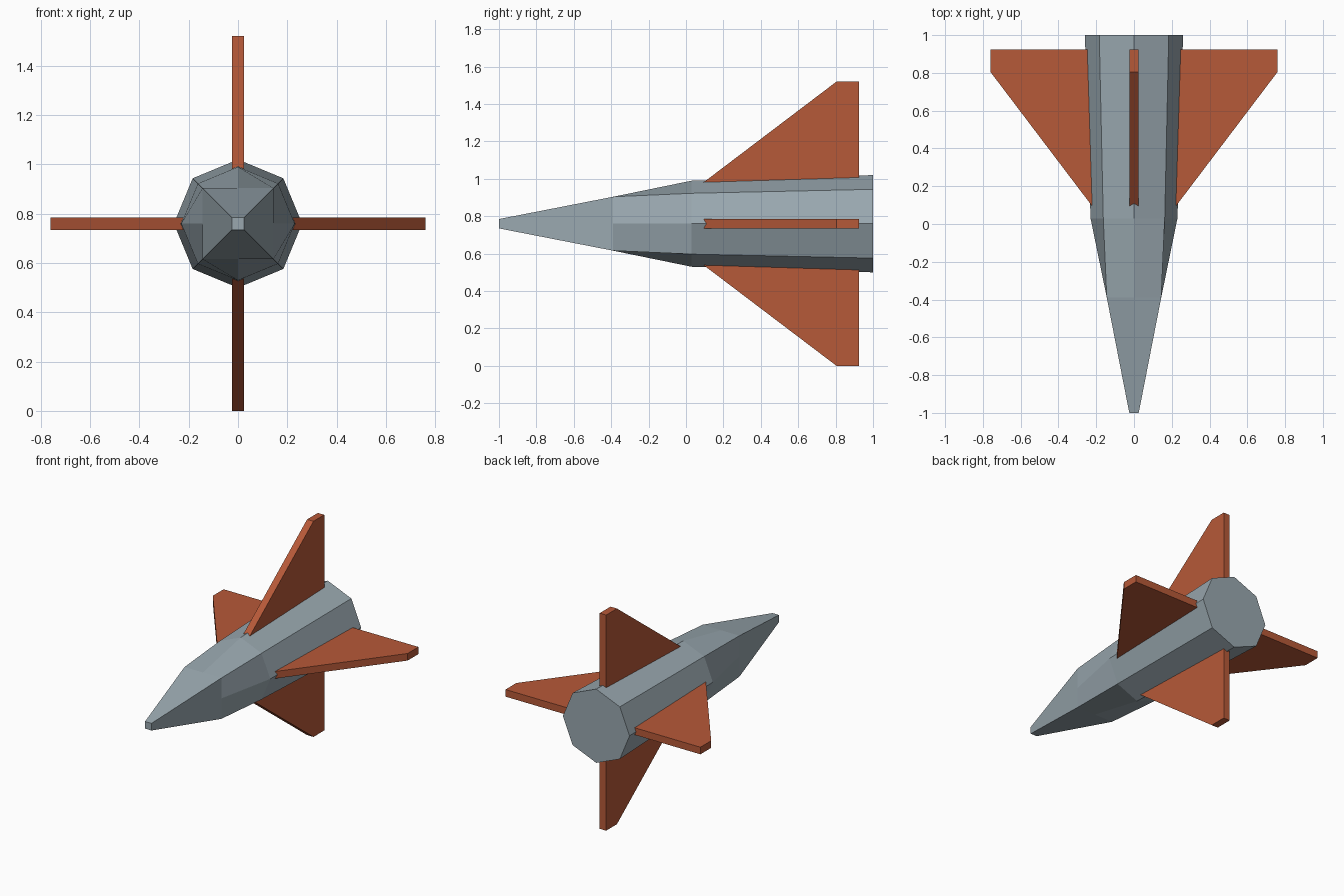
import bpy
import bmesh
import math

if "Cube" in bpy.data.objects:
    bpy.data.objects.remove(bpy.data.objects["Cube"])

CZ = 0.76  # height of the body axis


def material(name, rgb):
    m = bpy.data.materials.new(name)
    m.diffuse_color = (*rgb, 1)
    m.use_nodes = True
    m.node_tree.nodes["Principled BSDF"].inputs["Base Color"].default_value = m.diffuse_color
    return m


def make_object(name, bm, mat):
    bmesh.ops.recalc_face_normals(bm, faces=bm.faces)
    me = bpy.data.meshes.new(name)
    bm.to_mesh(me)
    bm.free()
    me.materials.append(mat)
    ob = bpy.data.objects.new(name, me)
    bpy.context.collection.objects.link(ob)
    return ob


grey = material("blue grey metal", (0.32, 0.39, 0.43))
rust = material("rust orange", (0.47, 0.10, 0.04))


# Body: square nose blending into an octagonal hull
def ring(bm, y, r, square):
    verts = []
    for i in range(8):
        a = i * math.pi / 4
        k = r * (math.sqrt(2) if square and i % 2 else 1)
        verts.append(bm.verts.new((k * math.cos(a), y, CZ + k * math.sin(a))))
    return verts


bm = bmesh.new()
rings = [ring(bm, *s) for s in ((-1, 0.025, True), (-0.39, 0.144, True),
                                (0.03, 0.23, False), (1, 0.26, False))]
for a, b in zip(rings, rings[1:]):
    for i in range(8):
        j = (i + 1) % 8
        bm.faces.new((a[i], a[j], b[j], b[i]))
bm.faces.new(rings[0])
bm.faces.new(rings[-1])
make_object("body", bm, grey)

# Four identical swept fins, rooted inside the hull
profile = [(0.0, 0.15), (0.805, 0.76), (0.925, 0.76), (0.925, 0.15)]  # y, radius
T = 0.025
for n, side in enumerate(("right", "top", "left", "bottom")):
    ang = n * math.pi / 2
    c, s = math.cos(ang), math.sin(ang)
    bm = bmesh.new()
    caps = [[bm.verts.new((r * c - t * s, y, CZ + r * s + t * c)) for y, r in profile]
            for t in (-T, T)]
    for cap in caps:
        bm.faces.new(cap)
    for i in range(4):
        j = (i + 1) % 4
        bm.faces.new((caps[0][i], caps[0][j], caps[1][j], caps[1][i]))
    make_object(side + "_fin", bm, rust)
